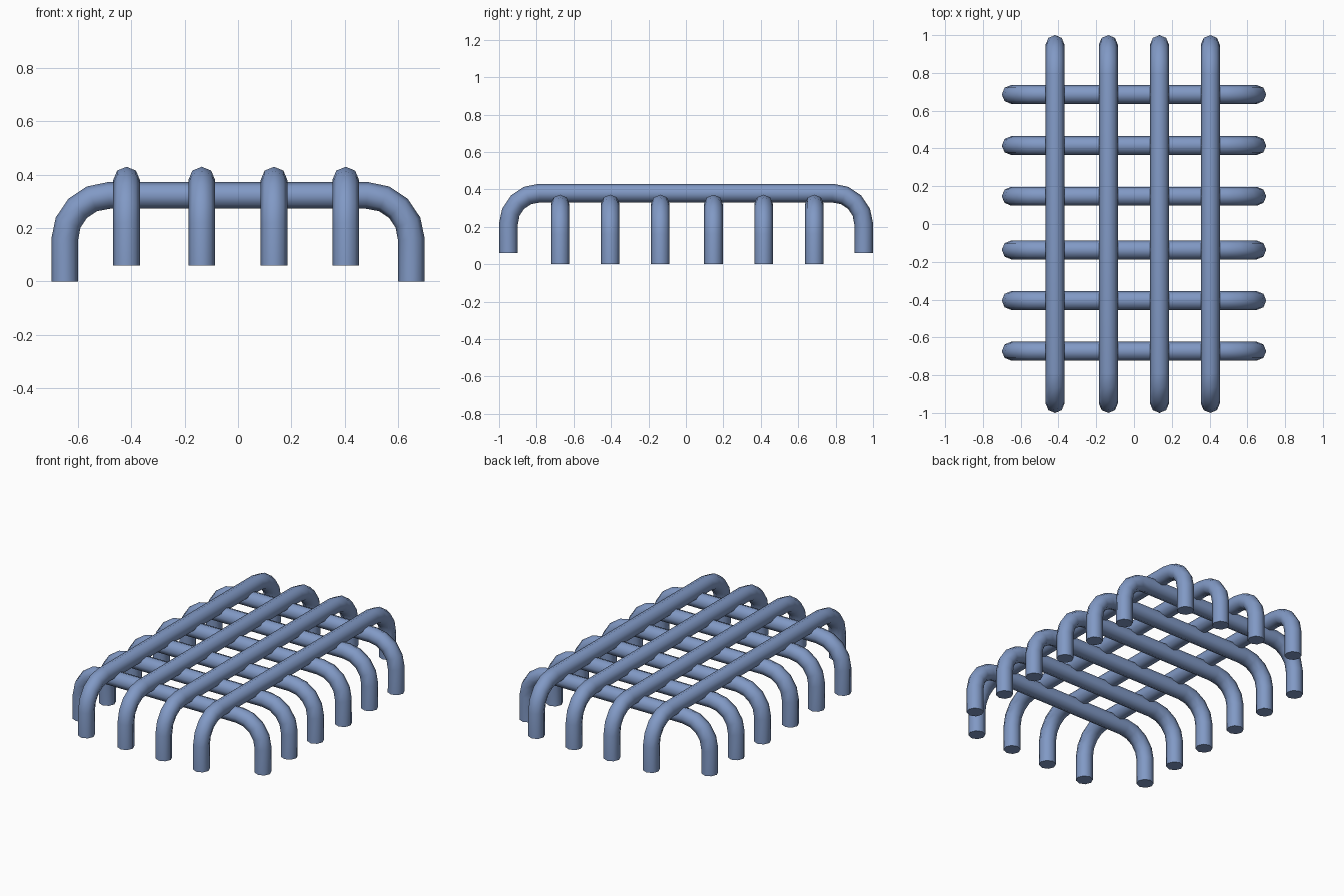
import bpy, bmesh, math
from mathutils import Vector

if "Cube" in bpy.data.objects:
    bpy.data.objects.remove(bpy.data.objects["Cube"])

SIDES, R, BEND, BEND_STEPS = 8, 0.05, 0.165, 4

steel = bpy.data.materials.new("steel blue")
steel.diffuse_color = (0.22, 0.32, 0.56, 1)
steel.use_nodes = True
steel.node_tree.nodes["Principled BSDF"].inputs["Base Color"].default_value = steel.diffuse_color


def arch_path(half, z0, z1):
    """Staple-shaped centre line: leg, rounded corner, span, corner, leg."""
    right = [(half, z0)]
    for i in range(BEND_STEPS + 1):
        a = math.pi / 2 * i / BEND_STEPS
        right.append((half - BEND + BEND * math.cos(a), z1 - BEND + BEND * math.sin(a)))
    return right + [(-u, z) for u, z in reversed(right)]


def bent_rod(name, axis, offset, half, z0, z1):
    """Sweep a round section along the arch, running along the given axis."""
    along = Vector((1, 0, 0)) if axis == "x" else Vector((0, 1, 0))
    side = Vector((0, 1, 0)) if axis == "x" else Vector((1, 0, 0))
    up = Vector((0, 0, 1))
    pts = [along * u + up * z + side * offset for u, z in arch_path(half, z0, z1)]
    bm = bmesh.new()
    rings = []
    for i, p in enumerate(pts):
        d_in = (p - pts[max(i - 1, 0)]).normalized()
        d_out = (pts[min(i + 1, len(pts) - 1)] - p).normalized()
        t = (d_in + d_out).normalized()
        n = side.cross(t)
        rings.append([bm.verts.new(p + R * (math.cos(a) * n + math.sin(a) * side))
                      for a in (2 * math.pi * k / SIDES for k in range(SIDES))])
    for a, b in zip(rings, rings[1:]):
        for k in range(SIDES):
            j = (k + 1) % SIDES
            bm.faces.new((a[k], a[j], b[j], b[k]))
    bm.faces.new(rings[0])
    bm.faces.new(rings[-1])
    bmesh.ops.recalc_face_normals(bm, faces=bm.faces)
    mesh = bpy.data.meshes.new(name)
    bm.to_mesh(mesh)
    bm.free()
    mesh.materials.append(steel)
    obj = bpy.data.objects.new(name, mesh)
    bpy.context.collection.objects.link(obj)
    bpy.ops.object.select_all(action="DESELECT")
    obj.select_set(True)
    bpy.context.view_layer.objects.active = obj
    bpy.ops.object.shade_smooth_by_angle(angle=math.radians(60))


# Lower rods crossing from side to side
for i, y in enumerate((-0.673, -0.405, -0.137, 0.147, 0.415, 0.686)):
    bent_rod(f"cross_rod_{i + 1}", "x", y, 0.65, 0.0, 0.322)

# Upper rods running front to back, resting on the lower ones
for i, x in enumerate((-0.418, -0.136, 0.135, 0.404)):
    bent_rod(f"long_rod_{i + 1}", "y", x, 0.95, 0.06, 0.38)
